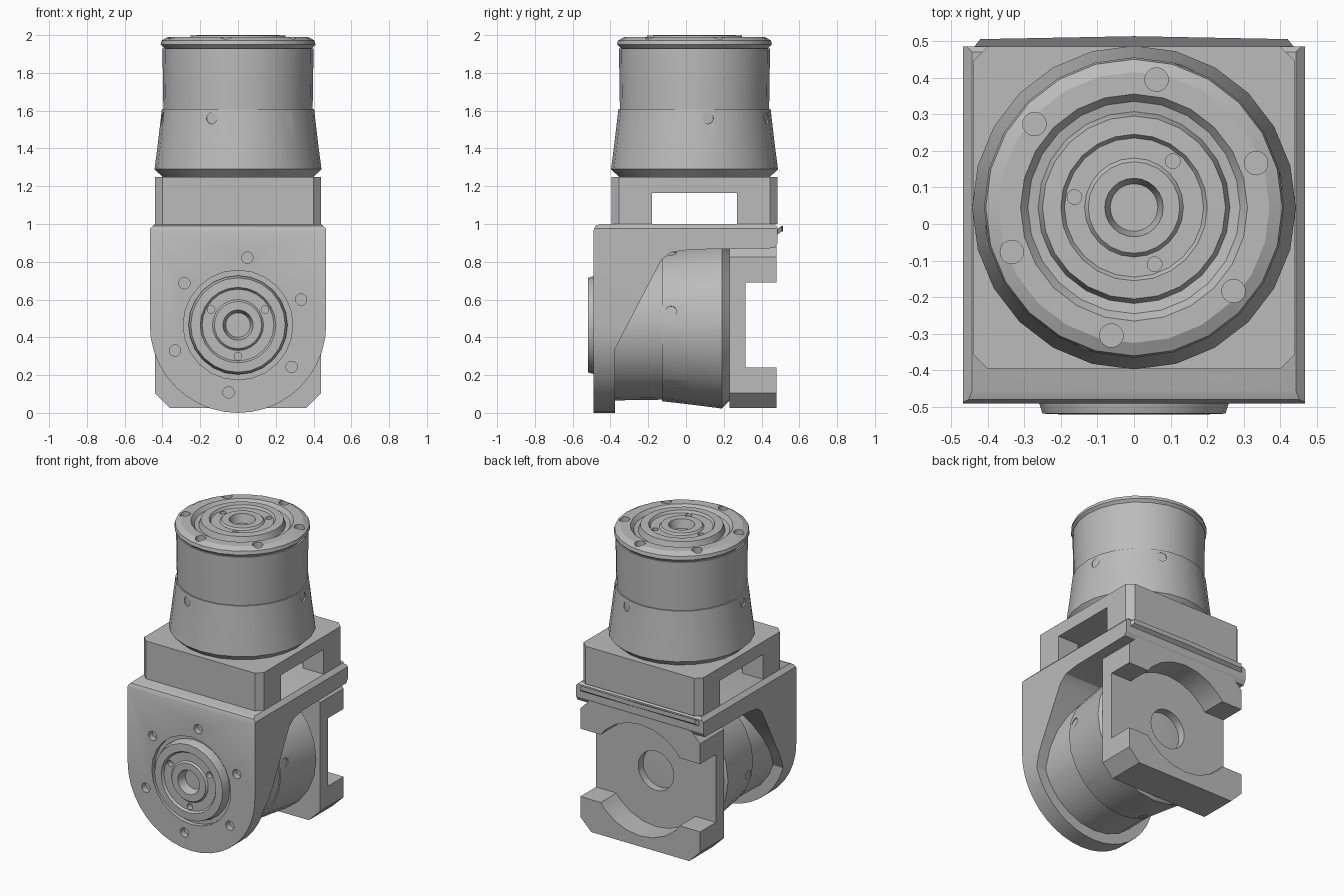
import bpy, bmesh
from math import pi, sin, cos, radians
from mathutils import Matrix, Vector

cube = bpy.data.objects.get("Cube")
if cube:
    bpy.data.objects.remove(cube)

grey = bpy.data.materials.new("machined grey")
grey.use_nodes = True
GREY = (0.5, 0.5, 0.5, 1)
grey.diffuse_color = GREY
grey.node_tree.nodes["Principled BSDF"].inputs["Base Color"].default_value = GREY

SIDES = 24
UPRIGHT = Matrix.Translation((0, 0.045, 1.0))
LEVEL = Matrix.Translation((0, 0.48, 0.465)) @ Matrix.Rotation(pi / 2, 4, 'X')


def finish(name, bm, matrix=None):
    """Turn a bmesh into a named grey object."""
    if matrix:
        bm.transform(matrix)
    bmesh.ops.recalc_face_normals(bm, faces=bm.faces)
    mesh = bpy.data.meshes.new(name)
    bm.to_mesh(mesh)
    bm.free()
    mesh.materials.append(grey)
    obj = bpy.data.objects.new(name, mesh)
    bpy.context.collection.objects.link(obj)
    return obj


def lathe(name, profile, matrix=None):
    """Spin (radius, height) points, first and last on the axis."""
    bm = bmesh.new()
    verts = [bm.verts.new((r, 0, z)) for r, z in profile]
    edges = [bm.edges.new(pair) for pair in zip(verts, verts[1:])]
    bmesh.ops.spin(bm, geom=verts + edges, axis=(0, 0, 1), cent=(0, 0, 0),
                   steps=SIDES, angle=2 * pi)
    bmesh.ops.remove_doubles(bm, verts=bm.verts, dist=0.0005)
    return finish(name, bm, matrix)


def prism(name, outline, depth, matrix=None):
    """Extrude a list of 3D outline points along a vector."""
    bm = bmesh.new()
    face = bm.faces.new([bm.verts.new(p) for p in outline])
    out = bmesh.ops.extrude_face_region(bm, geom=[face])
    moved = [v for v in out["geom"] if isinstance(v, bmesh.types.BMVert)]
    bmesh.ops.translate(bm, verts=moved, vec=Vector(depth))
    if not face.is_valid or len(bm.faces) < len(outline) + 2:
        bm.faces.new(bm.verts[:len(outline)])
    return finish(name, bm, matrix)


def drum(radius, low, high, matrix):
    return lathe("cutter", [(0, low), (radius, low), (radius, high), (0, high)], matrix)


def box(x, y, low, high, matrix):
    pts = [(-x, -y, low), (x, -y, low), (x, y, low), (-x, y, low)]
    return prism("cutter", pts, (0, 0, high - low), matrix)


def combine(obj, cutters, mode='DIFFERENCE'):
    """Apply booleans and throw the cutters away."""
    bpy.context.view_layer.objects.active = obj
    for cutter in cutters:
        cutter.hide_render = True
        mod = obj.modifiers.new("cut", 'BOOLEAN')
        mod.operation, mod.object, mod.solver = mode, cutter, 'EXACT'
        bpy.ops.object.modifier_apply(modifier=mod.name)
        bpy.data.objects.remove(cutter)


def holes(count, ring, radius, low, high, matrix, start):
    """A ring of small screw holes along the local axis."""
    spots = [radians(start) + 2 * pi * i / count for i in range(count)]
    return [drum(radius, low, high, matrix @ Matrix.Translation((ring * cos(a), ring * sin(a), 0)))
            for a in spots]


def motor(label, matrix, foot):
    """Barrel with flared skirt, standing on a square slotted foot."""
    lathe(label + "_barrel", [(0, 0.6), (0.395, 0.6), (0.4, 0.93), (0, 0.93)], matrix)
    skirt = lathe(label + "_skirt",
                  [(0, 0.2), (0.40, 0.25), (0.442, 0.29), (0.425, 0.42), (0.403, 0.608), (0, 0.608)],
                  matrix)
    # screw pockets below the seam
    pockets = []
    for i in range(6):
        turn = Matrix.Rotation(radians(10 + 60 * i), 4, 'Z')
        place = turn @ Matrix.Translation((0.43, 0, 0.56)) @ Matrix.Rotation(pi / 2, 4, 'Y')
        pockets.append(drum(0.03, -0.03, 0.06, matrix @ place))
    combine(skirt, pockets)

    # foot with chamfered corners, round pocket, cross slot and shaft hole
    w, c = 0.44, foot
    outline = [(sx * (w - c * (k == 0)), sy * (w - c * (k == 1)), 0)
               for sx, sy, order in ((1, 1, (1, 0)), (-1, 1, (0, 1)), (-1, -1, (1, 0)), (1, -1, (0, 1)))
               for k in order]
    base = prism(label + "_foot", outline, (0, 0, 0.25), matrix)
    combine(base, [drum(0.37, -0.1, 0.165, matrix),
                   box(0.6, 0.225, -0.1, 0.165, matrix),
                   drum(0.13, 0.1, 0.23, matrix)])
    return base, skirt


motor("upper_motor", UPRIGHT, 0.04)
motor("lower_motor", LEVEL, 0.08)

# stepped hub shared by both end caps
HUB = [(0.262, 0.96), (0.25, 0.998), (0.2, 1.0), (0.19, 0.985), (0.135, 0.985),
       (0.125, 0.997), (0.08, 0.997), (0.065, 0.94), (0, 0.94)]

# end cap of the upper motor
cap = lathe("upper_cap", [(0, 0.9), (0.385, 0.925), (0.41, 0.95), (0.405, 0.972),
                          (0.37, 0.99), (0.31, 0.99), (0.29, 0.965)] + HUB, UPRIGHT)
combine(cap, holes(6, 0.355, 0.032, 0.95, 1.1, UPRIGHT, 20)
        + holes(3, 0.165, 0.02, 0.95, 1.1, UPRIGHT, 50))

# bracket: side profile trimmed by a round-bottomed front outline
side = [(-0.49, 0), (-0.375, 0), (-0.375, 0.34), (-0.13, 0.81), (-0.08, 0.85), (0.02, 0.865),
        (0.47, 0.872), (0.485, 0.9), (0.485, 0.985), (0.47, 1.0), (-0.455, 1.0), (-0.48, 0.99),
        (-0.49, 0.965)]
bracket = prism("bracket", [(-0.6, y, z) for y, z in side], (1.2, 0, 0))
R = 0.467
arc = [(R * cos(pi + pi * i / 20), R + R * sin(pi + pi * i / 20)) for i in range(21)]
top = [(R, 0.975), (R - 0.025, 1.0), (0.025 - R, 1.0), (-R, 0.975)]
combine(bracket, [prism("trim", [(x, -0.8, z) for x, z in arc + top], (0, 1.6, 0))], 'INTERSECT')
combine(bracket, [drum(0.29, 0.94, 1.1, LEVEL)]
        + holes(6, 0.36, 0.03, 0.93, 1.1, LEVEL, 22))

# rear lip of the bracket shelf
prism("bracket_lip", [(-0.44, 0.48, 0.94), (0.44, 0.48, 0.94), (0.42, 0.505, 0.96), (0.0, 0.513, 0.96),
                      (-0.42, 0.505, 0.96)], (0, 0, 0.03))

# hub of the lower motor, showing through the bracket
front = lathe("lower_hub", [(0, 0.9), (0.262, 0.92)] + HUB, LEVEL)
combine(front, holes(3, 0.165, 0.02, 0.95, 1.1, LEVEL, 30))

# crisp edges, smooth round walls
for obj in bpy.context.scene.objects:
    obj.select_set(obj.type == 'MESH' and grey.name in obj.data.materials)
bpy.ops.object.shade_smooth_by_angle(angle=radians(25))
